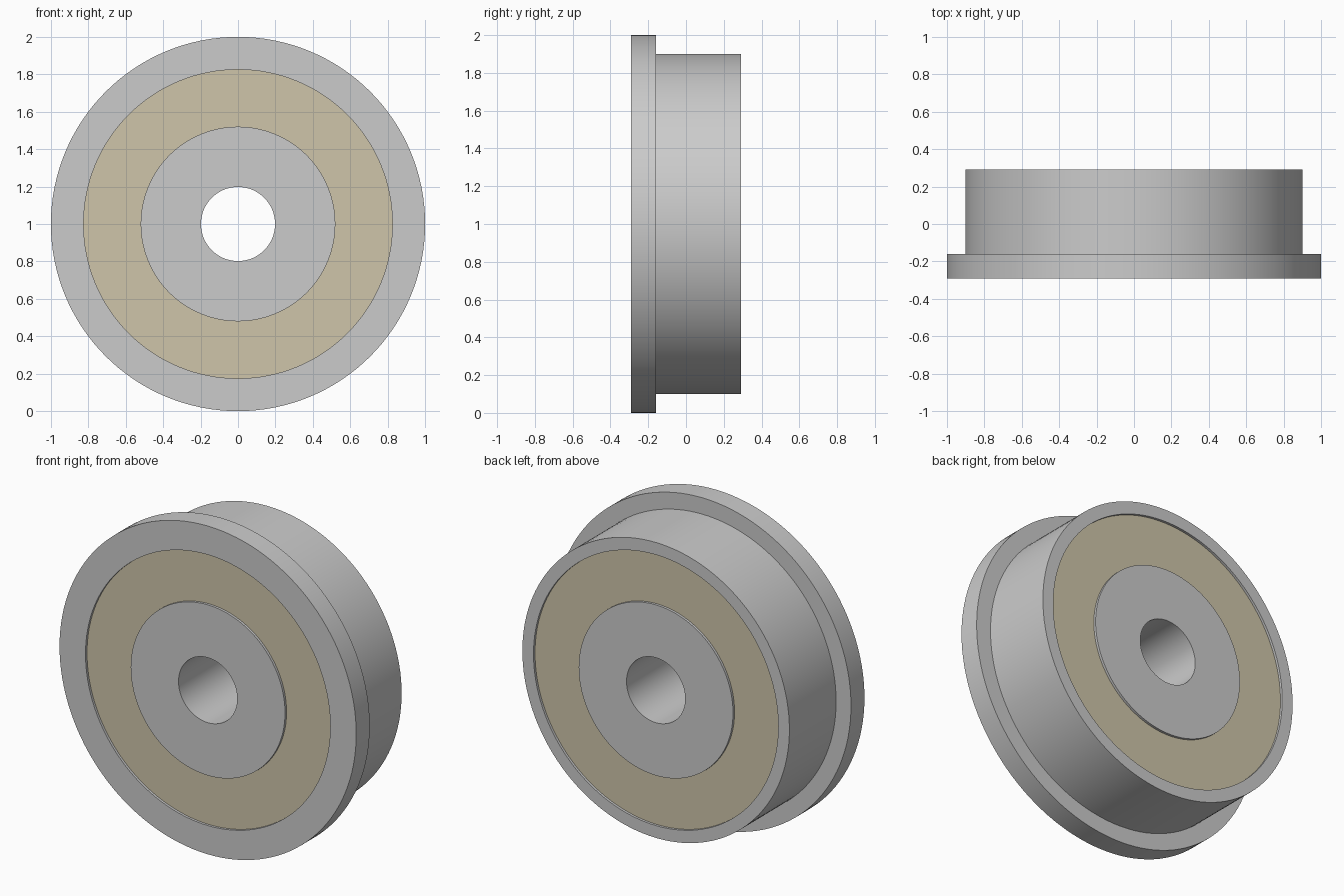
import bpy, bmesh
from math import cos, sin, tau, radians

if "Cube" in bpy.data.objects:
    bpy.data.objects.remove(bpy.data.objects["Cube"])

SEGMENTS = 128
CENTRE_Z = 1.0
HALF_W = 0.29      # half of the bearing width along y
RECESS = 0.015     # depth of the shield below the ring faces


def lathe(name, profile, colour=None):
    """Revolve a closed (radius, y) profile around the y axis."""
    bm = bmesh.new()
    rings = []
    for i in range(SEGMENTS):
        a = tau * i / SEGMENTS
        rings.append([bm.verts.new((r * cos(a), y, r * sin(a))) for r, y in profile])
    n = len(profile)
    for i in range(SEGMENTS):
        a, b = rings[i], rings[(i + 1) % SEGMENTS]
        for j in range(n):
            k = (j + 1) % n
            bm.faces.new((a[j], a[k], b[k], b[j]))
    bmesh.ops.recalc_face_normals(bm, faces=bm.faces)
    mesh = bpy.data.meshes.new(name)
    bm.to_mesh(mesh)
    bm.free()
    obj = bpy.data.objects.new(name, mesh)
    obj.location.z = CENTRE_Z
    bpy.context.collection.objects.link(obj)
    if colour:
        mat = bpy.data.materials.new(name + "_material")
        mat.diffuse_color = colour
        mat.use_nodes = True
        mat.node_tree.nodes["Principled BSDF"].inputs["Base Color"].default_value = mat.diffuse_color
        mesh.materials.append(mat)
    bpy.ops.object.select_all(action='DESELECT')
    obj.select_set(True)
    bpy.context.view_layer.objects.active = obj
    bpy.ops.object.shade_smooth_by_angle(angle=radians(30))
    return obj


def tube(name, r_in, r_out, half, colour=None):
    return lathe(name, [(r_in, -half), (r_out, -half), (r_out, half), (r_in, half)], colour)


# Outer ring with the flange at the front
lathe("outer_ring", [(0.825, -HALF_W), (1.0, -HALF_W), (1.0, -0.16),
                     (0.9, -0.16), (0.9, HALF_W), (0.825, HALF_W)])

# Inner ring with the shaft bore
tube("inner_ring", 0.198, 0.52, HALF_W)

# Recessed shield, seated slightly into both rings
tube("shield", 0.51, 0.835, HALF_W - RECESS, (0.62, 0.56, 0.40, 1.0))
